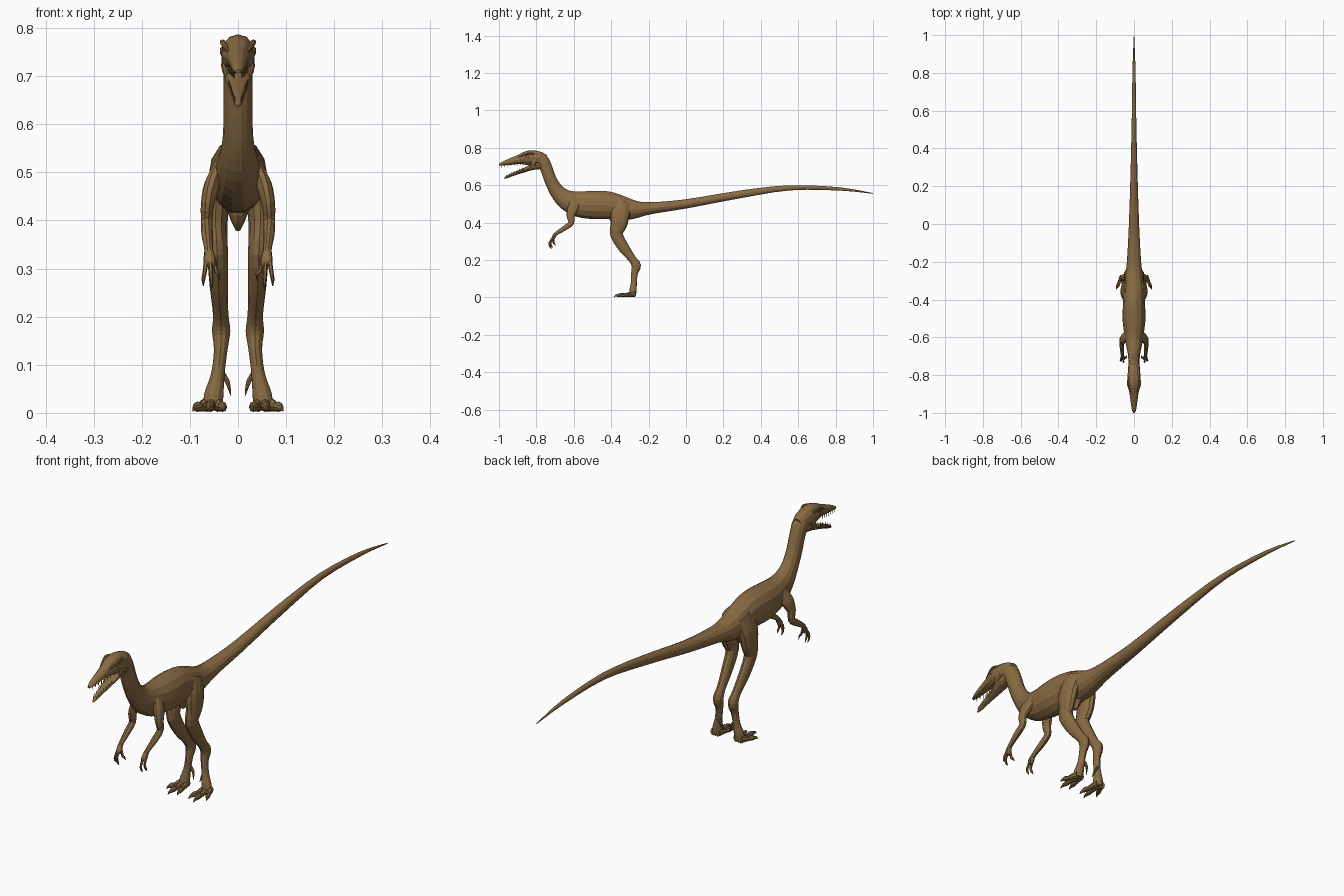
import bpy, bmesh, math
from mathutils import Vector

hide = bpy.data.materials.new("brown hide")
hide.diffuse_color = (0.25, 0.148, 0.056, 1)


def catmull(a, b, c, d, t):
    return [0.5 * (2 * q + (r - p) * t + (2 * p - 5 * q + 4 * r - s) * t * t
                   + (3 * q - p - 3 * r + s) * t ** 3) for p, q, r, s in zip(a, b, c, d)]


def add_tube(bm, pts, sides=12, steps=3):
    """Loft ellipses along a path of (x, y, z, half width, half depth)."""
    pts = [list(p) for p in pts]
    path = []
    for i in range(len(pts) - 1):
        a, d = pts[max(i - 1, 0)], pts[min(i + 2, len(pts) - 1)]
        path += [catmull(a, pts[i], pts[i + 1], d, k / steps) for k in range(steps)]
    path.append(pts[-1])
    rings = []
    for i, p in enumerate(path):
        t = (Vector(path[min(i + 1, len(path) - 1)][:3]) - Vector(path[max(i - 1, 0)][:3])).normalized()
        side = (Vector((1, 0, 0)) - t * t.x).normalized()
        up = t.cross(side)
        w, h = max(p[3], 0.0005), max(p[4], 0.0005)
        rings.append([bm.verts.new(Vector(p[:3]) + side * w * math.cos(2 * math.pi * k / sides)
                                   + up * h * math.sin(2 * math.pi * k / sides)) for k in range(sides)])
    for r, s in zip(rings, rings[1:]):
        for k in range(sides):
            n = (k + 1) % sides
            bm.faces.new((r[k], r[n], s[n], s[k]))
    bm.faces.new(rings[0])
    bm.faces.new(rings[-1])


def make(name, tubes, mirror=False, sides=12, steps=3):
    bm = bmesh.new()
    for t in tubes:
        add_tube(bm, t, sides, steps)
    bmesh.ops.recalc_face_normals(bm, faces=bm.faces)
    me = bpy.data.meshes.new(name)
    bm.to_mesh(me)
    bm.free()
    me.materials.append(hide)
    ob = bpy.data.objects.new(name, me)
    bpy.context.collection.objects.link(ob)
    if mirror:
        ob.modifiers.new("mirror", 'MIRROR').use_mirror_merge = False
    return ob


def mid(pts):
    return [(0, *p) for p in pts]


# neck, torso and tail in one sweep: y, z, half width, half height
make("body", [mid([
    (-.82, .750, .028, .030), (-.772, .733, .031, .036), (-.747, .690, .030, .034),
    (-.725, .630, .030, .034), (-.692, .570, .032, .040), (-.645, .525, .041, .054),
    (-.58, .500, .052, .069), (-.50, .494, .061, .077), (-.42, .493, .058, .076),
    (-.34, .476, .054, .067), (-.27, .470, .046, .049), (-.19, .477, .037, .033),
    (0, .500, .027, .025), (.29, .551, .018, .021), (.556, .586, .012, .014),
    (.82, .580, .008, .009), (1, .556, .001, .002)])], sides=14)

# pubic wedge between the thighs
make("pubis", [mid([(-.36, .45, .03, .05), (-.365, .41, .019, .035), (-.36, .38, .005, .010)])])

# skull with upper jaw
make("skull", [mid([
    (-.745, .735, .020, .024), (-.775, .740, .031, .036), (-.815, .746, .035, .040),
    (-.85, .745, .035, .038), (-.89, .738, .025, .026), (-.94, .726, .018, .017),
    (-.98, .715, .012, .010), (-1.0, .709, .005, .004)])])

# open lower jaw
make("lower_jaw", [mid([
    (-.775, .712, .026, .026), (-.82, .699, .028, .018), (-.86, .682, .022, .012),
    (-.92, .660, .014, .009), (-.955, .645, .009, .007), (-.972, .637, .003, .003)])])

# jaw muscle at the cheek, eye and brow ridge
make("cheek", [[(.022, -.80, .75, .010, .012), (.026, -.815, .72, .009, .014),
                (.023, -.825, .695, .004, .010)]], True, 8)
make("eye", [[(.033, -.838, .752, .001, .002), (.034, -.848, .752, .004, .009),
              (.032, -.858, .752, .001, .002)]], True, 8)
make("brow", [[(.028, -.81, .768, .003, .004), (.032, -.84, .770, .006, .006),
               (.024, -.875, .758, .005, .005), (.018, -.90, .748, .002, .002)]], True, 8)

# rows of small teeth along both jaws
teeth = []
for i in range(7):
    f = i / 6
    x, y = .021 - .013 * f, -.885 - .10 * f
    z = .722 - .014 * f
    teeth.append([(x, y, z, .002, .003), (x, y - .001, z - .014, .0005, .0005)])
    x, y, z = .019 - .012 * f, -.875 - .085 * f, .681 - .036 * f
    teeth.append([(x, y, z, .002, .003), (x, y, z + .013, .0005, .0005)])
make("teeth", teeth, True, 4, 1)

# hind leg from hip to foot
make("hind_leg", [[
    (.030, -.335, .510, .022, .045), (.043, -.352, .450, .027, .053),
    (.047, -.360, .390, .025, .045), (.043, -.371, .335, .022, .034),
    (.040, -.332, .265, .019, .029), (.036, -.287, .205, .016, .021),
    (.035, -.266, .170, .019, .025), (.036, -.275, .130, .014, .018),
    (.042, -.279, .080, .014, .016), (.050, -.283, .038, .020, .019),
    (.053, -.286, .012, .020, .018)]], True)

# three splayed toes with claws, plus the small inner toe
toes = []
for bx, tx, ty in ((.043, .027, -.370), (.055, .060, -.385), (.064, .094, -.345)):
    at = lambda f, z, w, h: (bx + (tx - bx) * f, -.275 + (ty + .275) * f, z, w, h)
    toes.append([at(0, .018, .012, .016), at(.3, .015, .010, .012), at(.5, .012, .008, .009),
                 at(.65, .013, .010, .011), at(.8, .011, .007, .008), at(.9, .010, .004, .006),
                 at(1, .004, .001, .002)])
toes.append([(.036, -.268, .085, .006, .007), (.022, -.268, .065, .005, .006),
             (.015, -.278, .036, .001, .001)])
make("toes", toes, True, 8, 2)

# arm from shoulder to wrist
make("arm", [[
    (.034, -.585, .515, .014, .028), (.053, -.605, .475, .017, .030),
    (.063, -.617, .435, .014, .022), (.065, -.614, .398, .012, .016),
    (.064, -.650, .370, .012, .014), (.061, -.695, .340, .009, .010),
    (.059, -.710, .318, .013, .010), (.058, -.713, .304, .011, .008)]], True, 10)

# three clawed fingers
fingers = []
for bx, tx, ty, tz in ((.050, .040, -.702, .275), (.058, .055, -.724, .258), (.066, .072, -.718, .264)):
    fingers.append([(bx, -.710, .318, .005, .006), ((bx + tx) / 2, ty - .006, .294, .0045, .006),
                    (tx, ty - .003, tz + .014, .004, .005), (tx, ty + .006, tz, .001, .001)])
make("fingers", fingers, True, 6, 2)
